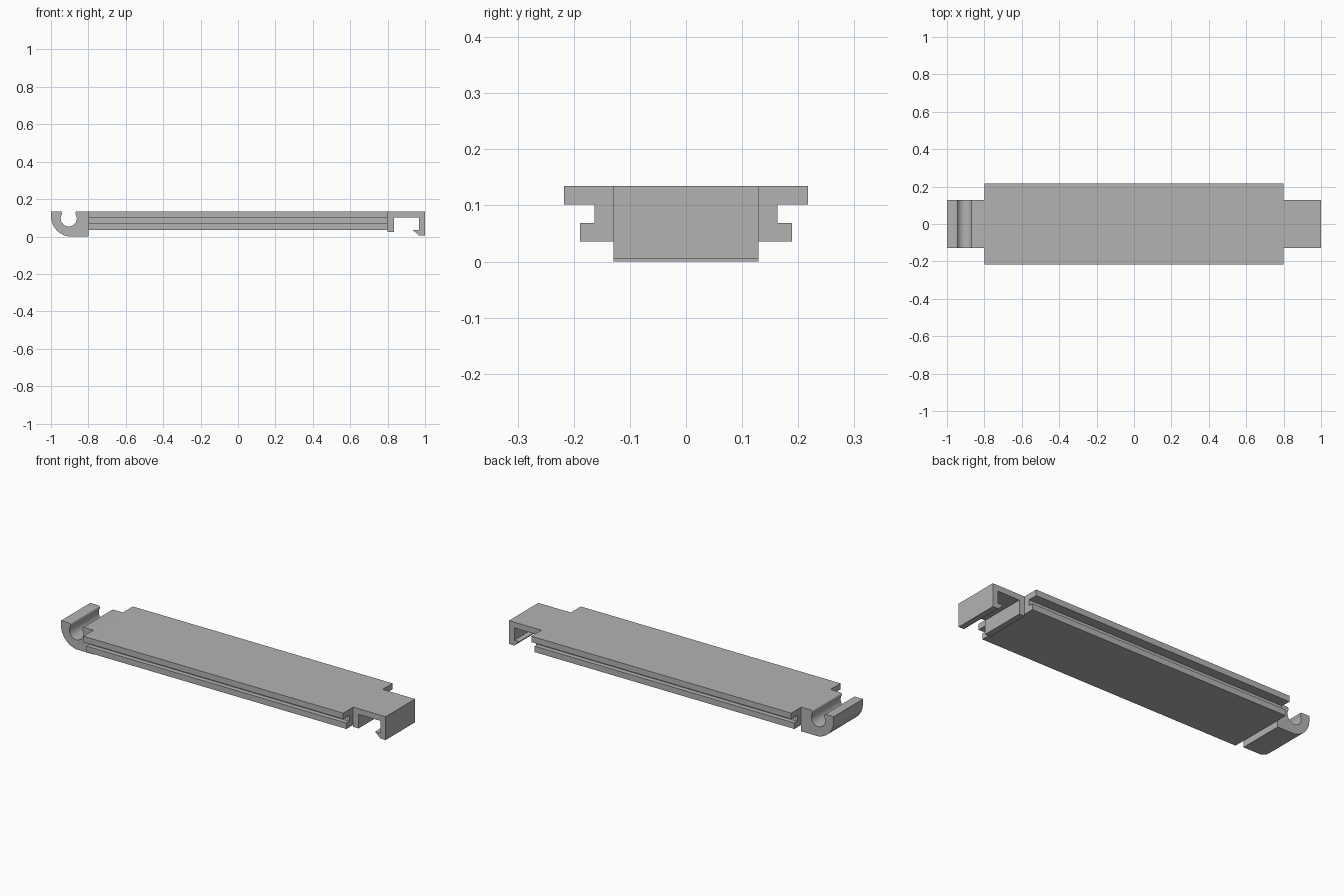
import bpy, bmesh
from math import cos, sin, radians

cube = bpy.data.objects.get("Cube")
if cube:
    bpy.data.objects.remove(cube, do_unlink=True)

grey = bpy.data.materials.new("light_grey")
grey.use_nodes = True
colour = (0.45, 0.45, 0.45, 1)
grey.diffuse_color = colour
grey.node_tree.nodes["Principled BSDF"].inputs["Base Color"].default_value = colour

TOP = 0.135
END = 0.8      # half length of the bar
CLIP = 0.129   # half width of the end clips


def arc(cx, cz, r, start, stop, steps):
    """Points along an arc, angles in degrees."""
    angles = [radians(start + (stop - start) * i / steps) for i in range(steps + 1)]
    return [(cx + r * cos(a), cz + r * sin(a)) for a in angles]


def extrude(name, profile, half, axis):
    """Sweep a closed profile from -half to +half along x or y."""
    def place(p, d):
        return (d, p[0], p[1]) if axis == "x" else (p[0], d, p[1])
    bm = bmesh.new()
    face = bm.faces.new([bm.verts.new(place(p, -half)) for p in profile])
    result = bmesh.ops.extrude_face_region(bm, geom=[face])
    moved = [v for v in result["geom"] if isinstance(v, bmesh.types.BMVert)]
    shift = (2 * half, 0, 0) if axis == "x" else (0, 2 * half, 0)
    bmesh.ops.translate(bm, verts=moved, vec=shift)
    bmesh.ops.recalc_face_normals(bm, faces=bm.faces)
    mesh = bpy.data.meshes.new(name)
    bm.to_mesh(mesh)
    bm.free()
    mesh.materials.append(grey)
    obj = bpy.data.objects.new(name, mesh)
    bpy.context.collection.objects.link(obj)
    bpy.ops.object.select_all(action="DESELECT")
    obj.select_set(True)
    bpy.context.view_layer.objects.active = obj
    bpy.ops.object.shade_smooth_by_angle(angle=radians(30))
    return obj


# Long bar with a slot along each side
side = [(0.189, 0.036), (0.189, 0.069), (0.163, 0.069),
        (0.163, 0.102), (0.217, 0.102), (0.217, TOP)]
extrude("slotted_bar", side + [(-y, z) for y, z in reversed(side)], END, "x")

# Round socket clip: outer curve, then lips and groove of the snap opening
cx, cz, r, lip = -0.905, 0.097, 0.043, 0.011
reach = r + lip
lip_dx, lip_z = reach * cos(radians(30)), cz + reach * sin(radians(30))
socket = [(-END, TOP), (-END, 0)]
socket += list(reversed(arc(-0.889, 0.11, 0.111, 180, 262, 12)))
socket += [(-1, TOP)]
socket += arc(cx - lip_dx, lip_z, lip, 90, -30, 8)
socket += arc(cx, cz, r, 150, 390, 28)[1:]
socket += arc(cx + lip_dx, lip_z, lip, 210, 90, 8)[1:]
extrude("socket_clip", socket, CLIP, "y")

# Barbed hook clip at the other end
hook = [(END, TOP), (1, TOP), (1, 0.005), (0.967, 0.005), (0.935, 0.035),
        (0.967, 0.035), (0.967, 0.103), (0.833, 0.103), (0.833, 0.025), (END, 0.025)]
extrude("hook_clip", hook, CLIP, "y")
